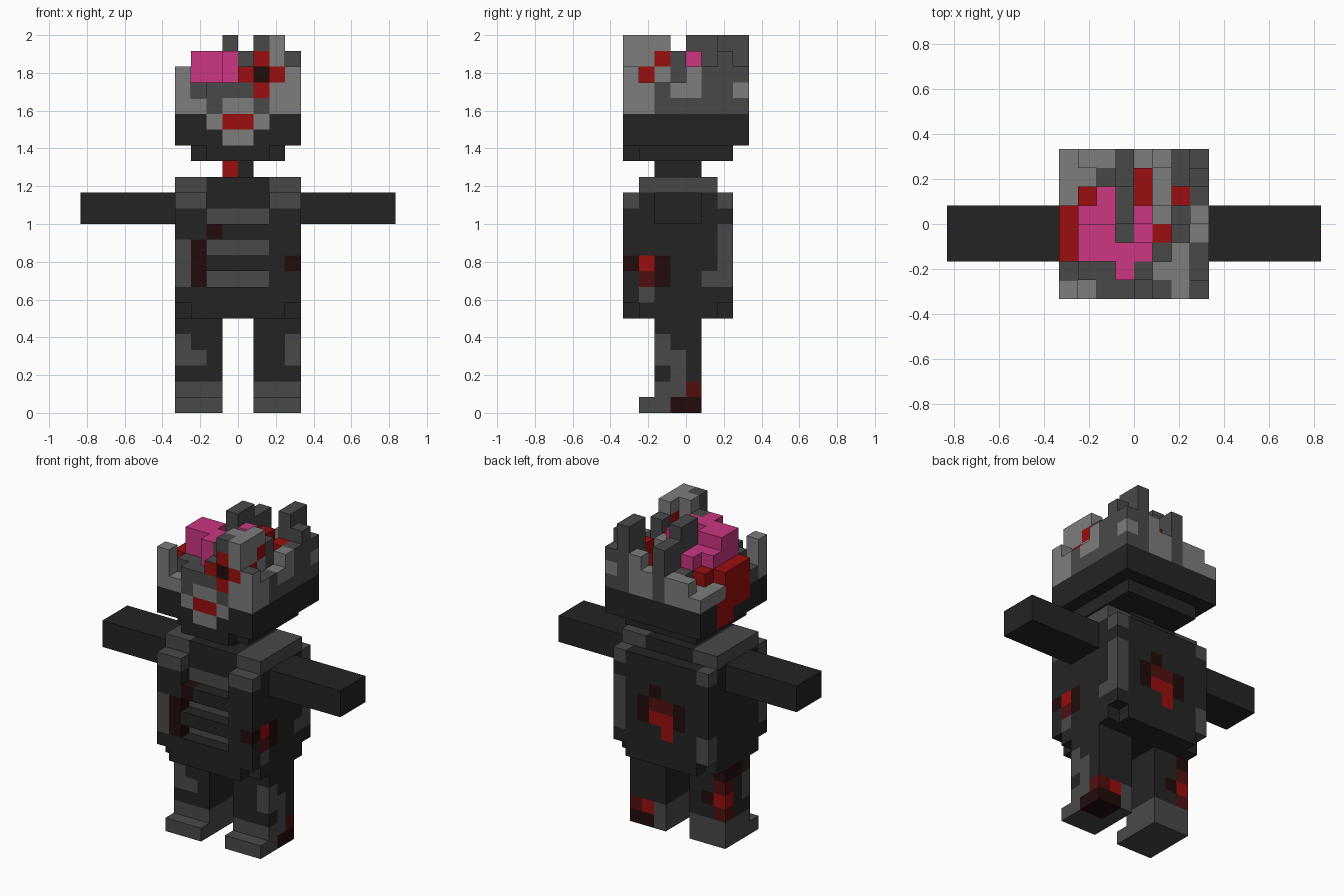
import bpy

if "Cube" in bpy.data.objects:
    bpy.data.objects.remove(bpy.data.objects["Cube"])

U = 1 / 12  # edge of one block


def linear(c):
    c /= 255
    return c / 12.92 if c <= 0.04045 else ((c + 0.055) / 1.055) ** 2.4


PALETTE = {
    "K": ("charcoal", (36, 36, 36)),
    "D": ("dark_grey", (73, 73, 73)),
    "L": ("light_grey", (125, 125, 125)),
    "R": ("red", (155, 14, 15)),
    "M": ("dull_red", (82, 15, 15)),
    "E": ("blackened_red", (34, 12, 12)),
    "P": ("pink", (204, 54, 130)),
}
KEYS = list(PALETTE)
MATS = []
for label, rgb in PALETTE.values():
    m = bpy.data.materials.new(label)
    m.diffuse_color = (*[linear(c) for c in rgb], 1)
    m.use_nodes = True
    m.node_tree.nodes["Principled BSDF"].inputs["Base Color"].default_value = m.diffuse_color
    MATS.append(m)

# Corner offsets of each block side, counter-clockwise from outside
SIDES = {
    (1, 0, 0): ((1, 0, 0), (1, 1, 0), (1, 1, 1), (1, 0, 1)),
    (-1, 0, 0): ((0, 0, 0), (0, 0, 1), (0, 1, 1), (0, 1, 0)),
    (0, 1, 0): ((0, 1, 0), (0, 1, 1), (1, 1, 1), (1, 1, 0)),
    (0, -1, 0): ((0, 0, 0), (1, 0, 0), (1, 0, 1), (0, 0, 1)),
    (0, 0, 1): ((0, 0, 1), (1, 0, 1), (1, 1, 1), (0, 1, 1)),
    (0, 0, -1): ((0, 0, 0), (0, 1, 0), (1, 1, 0), (1, 0, 0)),
}


def block(x0, x1, y0, y1, z0, z1):
    return {(x, y, z) for x in range(x0, x1) for y in range(y0, y1) for z in range(z0, z1)}


def build(name, cells, paint):
    """Skin a set of blocks; paint(cell, normal) gives the colour key."""
    verts, faces, mats = {}, [], []
    for c in sorted(cells):
        for n, corners in SIDES.items():
            if tuple(a + b for a, b in zip(c, n)) in cells:
                continue
            pts = [tuple(a + b for a, b in zip(c, k)) for k in corners]
            faces.append([verts.setdefault(p, len(verts)) for p in pts])
            mats.append(KEYS.index(paint(c, n)))
    me = bpy.data.meshes.new(name)
    me.from_pydata([tuple(v * U for v in p) for p in verts], [], faces)
    for m in MATS:
        me.materials.append(m)
    me.polygons.foreach_set("material_index", mats)
    ob = bpy.data.objects.new(name, me)
    bpy.context.collection.objects.link(ob)
    return ob


def patches(base, *spots):
    """Paint rule: later (key, block) spots override earlier ones."""
    def rule(c, n):
        key = base
        for k, cells in spots:
            if c in cells:
                key = k
        return key
    return rule


# Legs with boots
def leg(x):
    return block(x, x + 3, -2, 1, 0, 6) | block(x, x + 3, -3, -2, 0, 1)


build("left_leg", leg(-4), patches(
    "K", ("D", block(-4, -1, -3, 1, 0, 2)),
    ("D", block(-4, -3, -2, -1, 3, 5)), ("D", block(-3, -2, -2, -1, 3, 4)),
    ("M", block(-4, -3, 0, 1, 2, 5)), ("R", block(-4, -3, 0, 1, 3, 4)),
    ("E", block(-4, -3, -1, 1, 5, 6)), ("E", block(-3, -2, 0, 1, 3, 4))))
build("right_leg", leg(1), patches(
    "K", ("D", block(1, 4, -3, 1, 0, 2)), ("K", block(2, 4, 0, 1, 1, 2)),
    ("D", block(3, 4, -2, -1, 3, 5)), ("D", block(3, 4, -1, 0, 1, 4)),
    ("E", block(2, 4, -1, 1, 0, 1)), ("M", block(3, 4, 0, 1, 1, 2)),
    ("R", block(2, 3, 0, 1, 1, 2))))

# Torso with neckline, recessed rib slots and trimmed lower corners
torso = block(-4, 4, -4, 3, 6, 14) | block(-4, 4, -3, 2, 14, 15)
torso -= block(-2, 2, -4, -3, 13, 14)
for z in (8, 10, 12):
    torso -= block(-2, 2, -4, -3, z, z + 1)
for x in (-4, 3):
    for y in (-4, 2):
        torso -= block(x, x + 1, y, y + 1, 6, 7)

torso_spots = patches(
    "K", ("D", block(-4, -2, -3, 2, 14, 15)), ("D", block(2, 4, -3, 2, 14, 15)),
    ("D", block(-4, -2, -4, -3, 13, 14)), ("D", block(2, 4, -4, -3, 13, 14)),
    ("D", block(-4, -3, 2, 3, 13, 14)), ("D", block(3, 4, 2, 3, 13, 14)),
    ("D", block(-4, -3, -4, -3, 8, 11)), ("D", block(-4, -3, 2, 3, 7, 9)),
    ("D", block(3, 4, 2, 3, 8, 12)), ("D", block(3, 4, 1, 2, 8, 9)),
    ("D", block(3, 4, -3, -2, 7, 8)),
    # front stain
    ("E", block(-3, -2, -4, -3, 8, 11)), ("E", block(-2, -1, -4, -3, 11, 12)),
    # side wound
    ("E", block(3, 4, -4, -1, 9, 10)), ("R", block(3, 4, -3, -2, 9, 10)),
    ("M", block(3, 4, -3, -2, 8, 9)), ("E", block(3, 4, -2, -1, 8, 9)),
    # back wound
    ("E", block(-2, 2, 2, 3, 9, 11)), ("E", block(0, 1, 2, 3, 11, 12)),
    ("M", block(-1, 1, 2, 3, 10, 11)), ("R", block(-1, 1, 2, 3, 9, 10)),
    ("R", block(-1, 0, 2, 3, 8, 9)))


def torso_paint(c, n):
    if c[1] == -3 and n == (0, -1, 0) and c[2] in (8, 10, 12):
        return "D"
    return torso_spots(c, n)


build("torso", torso, torso_paint)

# Arms and neck
build("left_arm", block(-10, -4, -2, 1, 12, 14), patches("K"))
build("right_arm", block(4, 10, -2, 1, 12, 14), patches("K"))
build("neck", block(-1, 1, -2, 1, 15, 16), patches("K", ("R", block(-1, 0, -2, -1, 15, 16))))

# Jaw plate with chin
build("jaw", block(-3, 3, -3, 3, 16, 17) | block(-2, 2, -4, -3, 16, 17), patches("K"))

# Broken skull: column tops (z minus 17) and top colours, rows run front to back
HEIGHTS = ["53445775", "34466774", "46666574", "46655564",
           "45576545", "34575455", "33465476", "34464575"]
TOPS = ["LLDDDDLD", "DDDPDLLD", "RPPPPDLD", "RPPDPRDL",
        "RPPDPLDL", "LRPDRLRD", "LLDDRLDD", "LLLDLLDD"]
# Face, rows from z = 17 upward
FACE = ["KKKLLKKK", "KKLRRLKK", "LLDLLDLL", "LDDDDRLL", "LDDDRERL", "DDDDDRLD", "DDDDDDLD"]

skull = set()
for j, row in enumerate(HEIGHTS):
    for i, h in enumerate(row):
        skull |= block(i - 4, i - 3, j - 4, j - 3, 17, 17 + int(h))

side_spots = patches(
    "D", ("L", block(3, 4, -4, -2, 19, 22)), ("L", block(3, 4, -1, 1, 20, 22)),
    ("L", block(3, 4, 3, 4, 20, 21)))
blood = block(-4, -3, -2, 1, 18, 21) | block(-4, -3, 0, 2, 17, 19)


def skull_paint(c, n):
    x, y, z = c
    if n == (0, 0, 1):
        return TOPS[y + 4][x + 4]
    if n == (0, -1, 0) and y == -4:
        return FACE[z - 17][x + 4]
    if c in blood and n[0] == -1:
        return "R"
    if z < 19:
        return "K"
    if c in ((2, -2, 22), (2, -3, 21)):
        return "R"
    if x == 3:
        return side_spots(c, n)
    return TOPS[y + 4][x + 4]


build("skull", skull, skull_paint)
